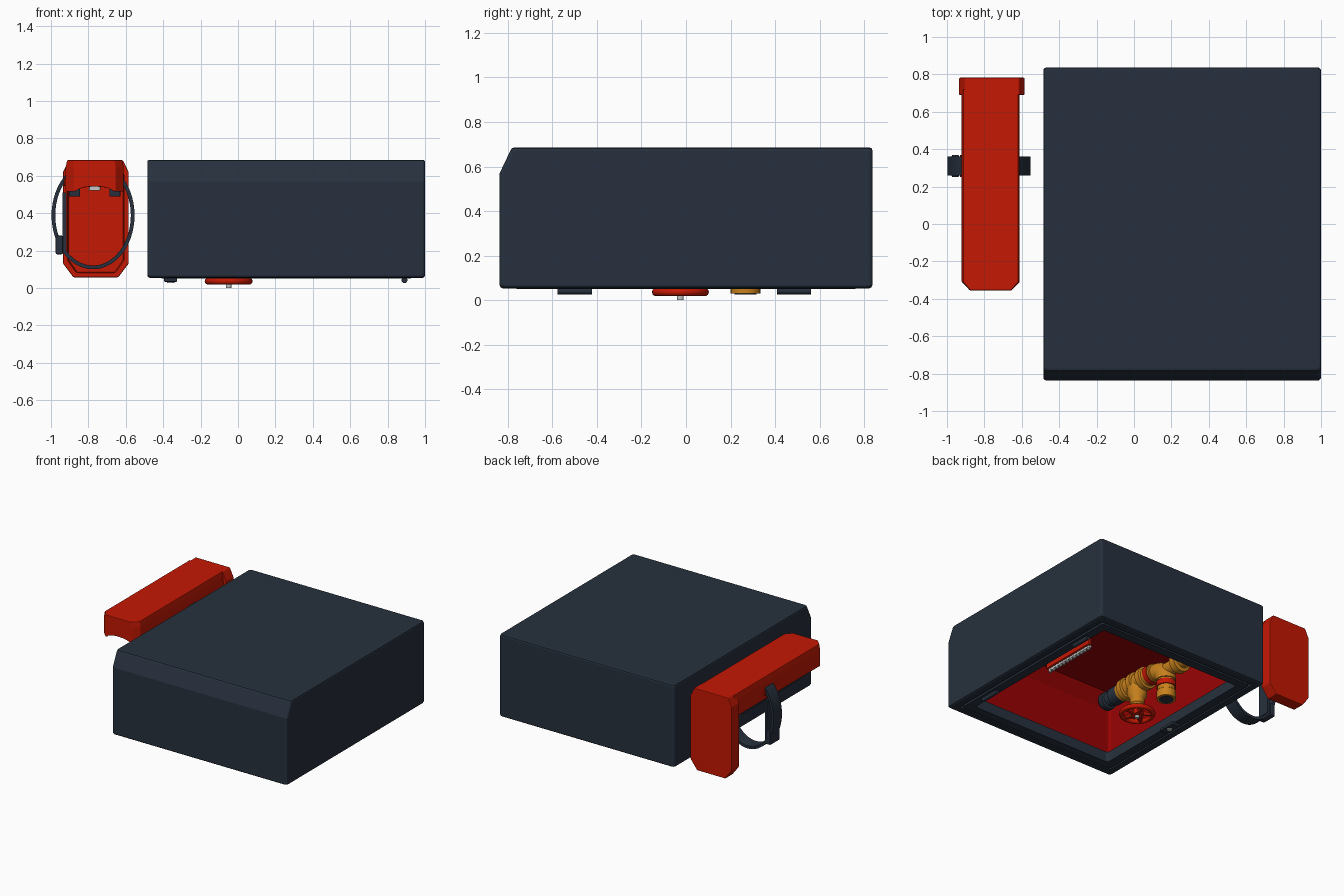
import bpy, bmesh, math
from mathutils import Vector

if "Cube" in bpy.data.objects:
    bpy.data.objects.remove(bpy.data.objects["Cube"])

def material(name, rgb):
    m = bpy.data.materials.new(name)
    m.diffuse_color = (*rgb, 1)
    m.use_nodes = True
    m.node_tree.nodes["Principled BSDF"].inputs["Base Color"].default_value = m.diffuse_color
    return m

SLATE = material("dark slate", (0.020, 0.030, 0.047))
RED = material("signal red", (0.55, 0.009, 0.001))
INNER = material("deep red", (0.32, 0.001, 0.001))
BRASS = material("brass yellow", (0.58, 0.22, 0.012))
STEEL = material("light steel", (0.55, 0.56, 0.56))

def loft(name, rings, mats, caps=True, closed=False, smooth=False, bevel=0.0, band_mat=None):
    """Skin a list of equal-length vertex rings; band_mat gives a slot per band."""
    bm = bmesh.new()
    vr = [[bm.verts.new(p) for p in r] for r in rings]
    n, k = len(vr[0]), len(vr)
    for i in range(k if closed else k - 1):
        a, b = vr[i], vr[(i + 1) % k]
        for j in range(n):
            f = bm.faces.new((a[j], a[(j + 1) % n], b[(j + 1) % n], b[j]))
            f.material_index = band_mat[i] if band_mat else 0
    if caps and not closed:
        bm.faces.new(vr[0][::-1])
        f = bm.faces.new(vr[-1])
        f.material_index = band_mat[-1] if band_mat else 0
    bmesh.ops.recalc_face_normals(bm, faces=bm.faces)
    me = bpy.data.meshes.new(name)
    bm.to_mesh(me)
    bm.free()
    ob = bpy.data.objects.new(name, me)
    bpy.context.collection.objects.link(ob)
    for m in mats:
        me.materials.append(m)
    if bevel:
        b = ob.modifiers.new("soft edges", 'BEVEL')
        b.width, b.segments, b.limit_method = bevel, 2, 'ANGLE'
    if smooth:
        bpy.ops.object.select_all(action='DESELECT')
        ob.select_set(True)
        bpy.context.view_layer.objects.active = ob
        bpy.ops.object.shade_smooth_by_angle(angle=math.radians(40))
    return ob

def rect(x0, x1, y0, y1, z):
    return [(x0, y0, z), (x1, y0, z), (x1, y1, z), (x0, y1, z)]

def box(name, x0, x1, y0, y1, z0, z1, mat, bevel=0.0):
    return loft(name, [rect(x0, x1, y0, y1, z0), rect(x0, x1, y0, y1, z1)], [mat], bevel=bevel)

def lathe(name, origin, axis, profile, mat, n=24):
    """Turn (distance, radius) pairs around an axis."""
    o, d = Vector(origin), Vector(axis).normalized()
    u = d.orthogonal().normalized()
    w = d.cross(u)
    rings = [[o + d * t + r * (u * math.cos(2 * math.pi * j / n) + w * math.sin(2 * math.pi * j / n))
              for j in range(n)] for t, r in profile]
    return loft(name, rings, [mat], smooth=True)

# ---- cabinet shell, door rim and red hollow interior (open underneath)
X0, X1, Y0, Y1 = -0.485, 1.0, -0.837, 0.837
def inset(d, z, front=0.0, r=0.018):
    """Rounded rectangle, d inside the cabinet outline."""
    pts = []
    for k, (x, y) in enumerate([(X1 - d, Y1 - d), (X0 + d, Y1 - d), (X0 + d, Y0 + d + front), (X1 - d, Y0 + d + front)]):
        cx = x - r if k in (0, 3) else x + r
        cy = y - r if k < 2 else y + r
        for s in range(4):
            a = math.pi / 2 * (k + s / 3)
            pts.append((cx + r * math.cos(a), cy + r * math.sin(a), z))
    return pts
loft("cabinet", [
    inset(0.012, 0.685, 0.052), inset(0.003, 0.682, 0.052), inset(0, 0.673, 0.049), inset(0, 0.57), inset(0, 0.066),
    inset(0.004, 0.058), inset(0.014, 0.053), inset(0.06, 0.052), inset(0.06, 0.075), inset(0.075, 0.075),
    inset(0.075, 0.05), inset(0.14, 0.05), inset(0.14, 0.13), inset(0.03, 0.13),
    inset(0.03, 0.55), inset(0.03, 0.65, 0.06)], [SLATE, INNER], band_mat=[0] * 13 + [1] * 2)

# ---- hinges and latch on the door
for y in (-0.5, 0.485):
    lathe("door_hinge", (0.89, y - 0.077, 0.042), (0, 1, 0), [(0, 0.016), (0.154, 0.016)], SLATE, 16)
box("door_latch", -0.395, -0.325, -0.11, 0.03, 0.032, 0.055, SLATE, 0.006)
lathe("latch_key", (-0.36, -0.04, 0.026), (0, 0, 1), [(0, 0.02), (0.012, 0.02)], STEEL, 16)

# ---- valve assembly: ribbed pipe along y bending into a downward outlet
VX, VZ = -0.05, 0.28
ribs = []
for i in range(3):
    t = i * 0.1
    ribs += [(t, 0.068), (t + 0.03, 0.068), (t + 0.035, 0.084), (t + 0.075, 0.084), (t + 0.08, 0.068)]
lathe("valve_pipe", (VX, -0.19, VZ), (0, 1, 0), ribs + [(0.36, 0.068)], BRASS)
def bend(a, r=0.07, R=0.10, n=20):
    return [(VX - 0.02 + r * math.cos(t), 0.167 + (R + r * math.sin(t)) * math.sin(a),
             VZ - R + (R + r * math.sin(t)) * math.cos(a))
            for t in [2 * math.pi * j / n for j in range(n)]]
loft("valve_elbow", [bend(math.pi / 2 * i / 8) for i in range(9)], [BRASS], smooth=True)
lathe("outlet_leg", (VX - 0.02, 0.267, 0.03), (0, 0, 1),
      [(0, 0.067), (0.06, 0.067), (0.065, 0.062), (0.16, 0.062)], BRASS)
lathe("outlet_cap", (VX - 0.02, 0.267, 0.026), (0, 0, 1), [(0, 0.05), (0.01, 0.05)], SLATE)
lathe("outlet_band", (VX - 0.02, 0.267, 0.125), (0, 0, 1), [(0, 0.07), (0.04, 0.07)], RED)
lathe("pipe_band", (VX, 0.115, VZ), (0, 1, 0), [(0, 0.073), (0.04, 0.073)], RED)
lathe("supply_pipe", (VX - 0.02, 0.2, VZ - 0.02), (0, 1, 0),
      [(0, 0.05), (0.18, 0.05), (0.185, 0.075), (0.235, 0.075), (0.24, 0.05), (0.605, 0.05)], BRASS)
lathe("hose_coupling", (VX, -0.39, VZ), (0, 1, 0),
      [(0, 0.05), (0.02, 0.066), (0.06, 0.066), (0.065, 0.052), (0.11, 0.052), (0.115, 0.066), (0.21, 0.066)], SLATE)
lathe("valve_bonnet", (VX, -0.025, 0.09), (0, 0, 1),
      [(0, 0.03), (0.02, 0.05), (0.06, 0.05), (0.09, 0.07), (0.19, 0.07)], BRASS)
lathe("valve_stem", (VX, -0.025, 0.0), (0, 0, 1), [(0, 0.015), (0.1, 0.015)], STEEL, 12)

# ---- hand wheel
def ring_point(a, b, R=0.110, r=0.018):
    return (VX + (R + r * math.cos(b)) * math.cos(a), -0.025 + (R + r * math.cos(b)) * math.sin(a),
            0.036 + r * math.sin(b))
loft("hand_wheel", [[ring_point(2 * math.pi * i / 36, 2 * math.pi * j / 10) for j in range(10)]
                    for i in range(36)], [RED], closed=True, smooth=True)
lathe("wheel_hub", (VX, -0.025, 0.018), (0, 0, 1), [(0, 0.045), (0.035, 0.045)], RED)
for i in range(5):
    a = 2 * math.pi * i / 5
    lathe("wheel_spoke", (VX, -0.025, 0.036), (math.cos(a), math.sin(a), 0),
          [(0.02, 0.018), (0.11, 0.015)], RED, 8)

# ---- hose rack with steel bar and pins, hung from the back wall
box("hose_rack", 0.37, 0.40, -0.48, -0.02, 0.43, 0.50, RED, 0.006)
for y in (-0.44, -0.10):
    box("rack_arm", 0.375, 0.395, y, y + 0.04, 0.49, 0.655, INNER)
box("rack_bar", 0.36, 0.385, -0.47, -0.03, 0.415, 0.435, STEEL)
for i in range(12):
    lathe("rack_pin", (0.378, -0.46 + i * 0.038, 0.40), (0, 0, 1), [(0, 0.010), (0.03, 0.010)], STEEL, 8)

# ---- extinguisher holder: back plate with a concave cradle
CX = -0.766
half = [(0.155, 0.515), (0.155, 0.645), (0.148, 0.683)]
section = [(-x, z) for x, z in half] + half[::-1]
section += [(0.13 * math.cos(math.pi * i / 10), 0.518 + 0.024 * math.sin(math.pi * i / 10)) for i in range(11)]
def beam(y, sx=1, sz=1):
    return [(CX + x * sx, y, 0.683 + (z - 0.683) * sz) for x, z in section]
loft("holder_back_plate", [beam(-0.355, 0.72), beam(-0.31), beam(0.72)], [RED], bevel=0.004)

# ---- foot tray with a shallow rim
side = [(0.145, 0.683), (0.175, 0.62), (0.175, 0.13), (0.12, 0.057)]
outline = side + [(-x, z) for x, z in side[::-1]]
def tray(y, s):
    return [(-0.76 + x * s, y, 0.37 + (z - 0.37) * (1 - (1 - s) * 0.55)) for x, z in outline]
loft("holder_foot_tray", [tray(0.782, 1), tray(0.69, 1), tray(0.69, 0.86), tray(0.745, 0.84)],
     [RED], bevel=0.005)

# ---- cradle pads and hook
for s in (-1, 1):
    box("cradle_pad", CX + s * 0.108 - 0.03, CX + s * 0.108 + 0.03, -0.1, 0.6, 0.488, 0.53, SLATE, 0.006)
box("holder_hook", CX - 0.03, CX + 0.03, -0.26, -0.16, 0.52, 0.55, STEEL, 0.004)

# ---- strap loop with buckle and loose tail
def strap(a):
    def p(d, y):
        return (-0.775 + (0.222 - d) * math.cos(a), y, 0.388 + (0.288 - d) * math.sin(a))
    return [p(0, 0.26), p(0, 0.36), p(0.02, 0.36), p(0.02, 0.26)]
loft("strap_loop", [strap(2 * math.pi * i / 56) for i in range(56)], [SLATE], closed=True, smooth=True)
box("strap_tail", -0.938, -0.918, 0.265, 0.355, 0.20, 0.51, SLATE)
box("strap_buckle", -0.975, -0.935, 0.25, 0.37, 0.18, 0.28, SLATE, 0.008)
box("strap_slot_trim", -0.93, -0.915, 0.25, 0.37, 0.545, 0.585, RED, 0.004)
